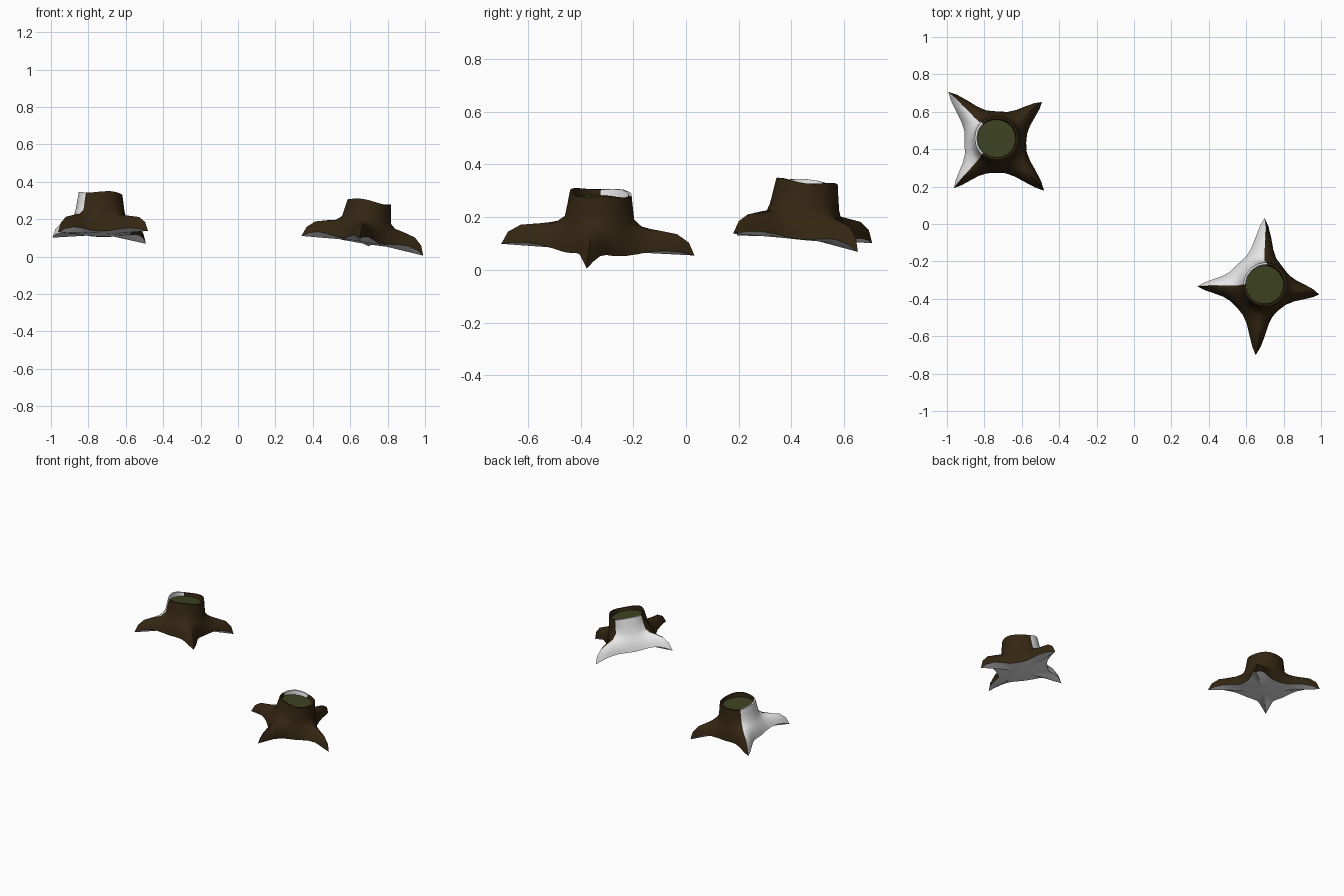
import bpy, math
from mathutils import Vector, Matrix

if "Cube" in bpy.data.objects:
    bpy.data.objects.remove(bpy.data.objects["Cube"])

def material(name, rgb):
    m = bpy.data.materials.new(name)
    m.diffuse_color = (*rgb, 1)
    m.use_nodes = True
    m.node_tree.nodes["Principled BSDF"].inputs["Base Color"].default_value = m.diffuse_color
    return m

MATS = [material("dark_bark", (0.034, 0.019, 0.006)),
        material("moss_green", (0.046, 0.056, 0.015)),
        material("bare_white", (0.8, 0.8, 0.8))]
BARK, MOSS, WHITE = range(3)

# Roots: direction in degrees, reach, tip height
ROOTS = [(85, .368, .02), (180, .33, 0), (267, .368, .02), (353, .332, -.003)]
STEPS = [0, .15, .4, .7, .9, 1]
RIDGE = [.14, .114, .104, .088, .052, 0]       # height along a root crest
VALLEY = [.14, .125, .10, .075, .045, .02]     # height between two roots

# Columns around the trunk, packed closer together at each root
columns = []   # angle, root strength, reach, tip height
for i, (ang, reach, tip) in enumerate(ROOTS):
    for d in (-27, -16, -9, -4, 0, 4, 9, 16, 27):
        f = math.exp(-(abs(d) / 12) ** 1.3)
        columns.append((ang + d, f, reach, tip))
    nxt = ROOTS[(i + 1) % 4][0] + (360 if i == 3 else 0)
    columns.append(((ang + nxt) / 2, 0, reach, tip))
N = len(columns)

def mid_angle(k):
    a, b = columns[k][0], columns[(k + 1) % N][0]
    if b < a:
        b += 360
    return ((a + b) / 2) % 360

def polar(r, deg, z):
    a = math.radians(deg)
    return (r * math.cos(a), r * math.sin(a), z)

def stump_mesh():
    rings = []
    # Sunken cut, lip and tapering trunk
    for r, z, wob in ((.102, .212, 0), (.106, .237, 1), (.117, .237, 1),
                      (.124, .19, 0)):
        rings.append([polar(r, a, z + wob * .005 * math.sin(3 * math.radians(a) + 1))
                      for a, f, R, t in columns])
    # Flare and roots
    for s, zr, zv in zip(STEPS, RIDGE, VALLEY):
        ring = []
        for a, f, R, t in columns:
            edge = .165 + (R - .165) * f
            z = zv + (zr + t * s * s - zv) * f
            if s == 1:
                z = .02 + .07 * f * (1 - f) + (t - .02) * f ** 3
            ring.append(polar(.132 + (edge - .132) * s, a, z))
        rings.append(ring)
    # Underside
    rings.append([polar(.10, a, .017) for a, f, R, t in columns])

    verts = [v for ring in rings for v in ring]
    faces, mats = [tuple(range(N))], [MOSS]
    last = len(rings) - 1
    for j in range(last):
        for k in range(N):
            k2 = (k + 1) % N
            faces.append((j * N + k, (j + 1) * N + k, (j + 1) * N + k2, j * N + k2))
            bare = 85 < mid_angle(k) < 180 or j == last - 1
            mats.append(WHITE if bare else BARK)
    faces.append(tuple(last * N + k for k in reversed(range(N))))
    mats.append(WHITE)

    me = bpy.data.meshes.new("stump")
    me.from_pydata(verts, [], faces)
    for m in MATS:
        me.materials.append(m)
    for p, i in zip(me.polygons, mats):
        p.material_index = i
    return me

# Two copies of the stump, turned and tilted on uneven ground
mesh = stump_mesh()
for name, loc, turn, up in (
        ("right_stump", (.665, -.335, .058), 0, (.16, .05, 1)),
        ("left_stump", (-.742, .436, .10), 48, (.03, .098, 1))):
    ob = bpy.data.objects.new(name, mesh)
    bpy.context.collection.objects.link(ob)
    tilt = Vector((0, 0, 1)).rotation_difference(Vector(up)).to_matrix().to_4x4()
    ob.matrix_world = (Matrix.Translation(loc) @ tilt
                       @ Matrix.Rotation(math.radians(turn), 4, 'Z'))
    ob.select_set(True)
    bpy.context.view_layer.objects.active = ob
bpy.ops.object.shade_smooth_by_angle(angle=math.radians(45))
